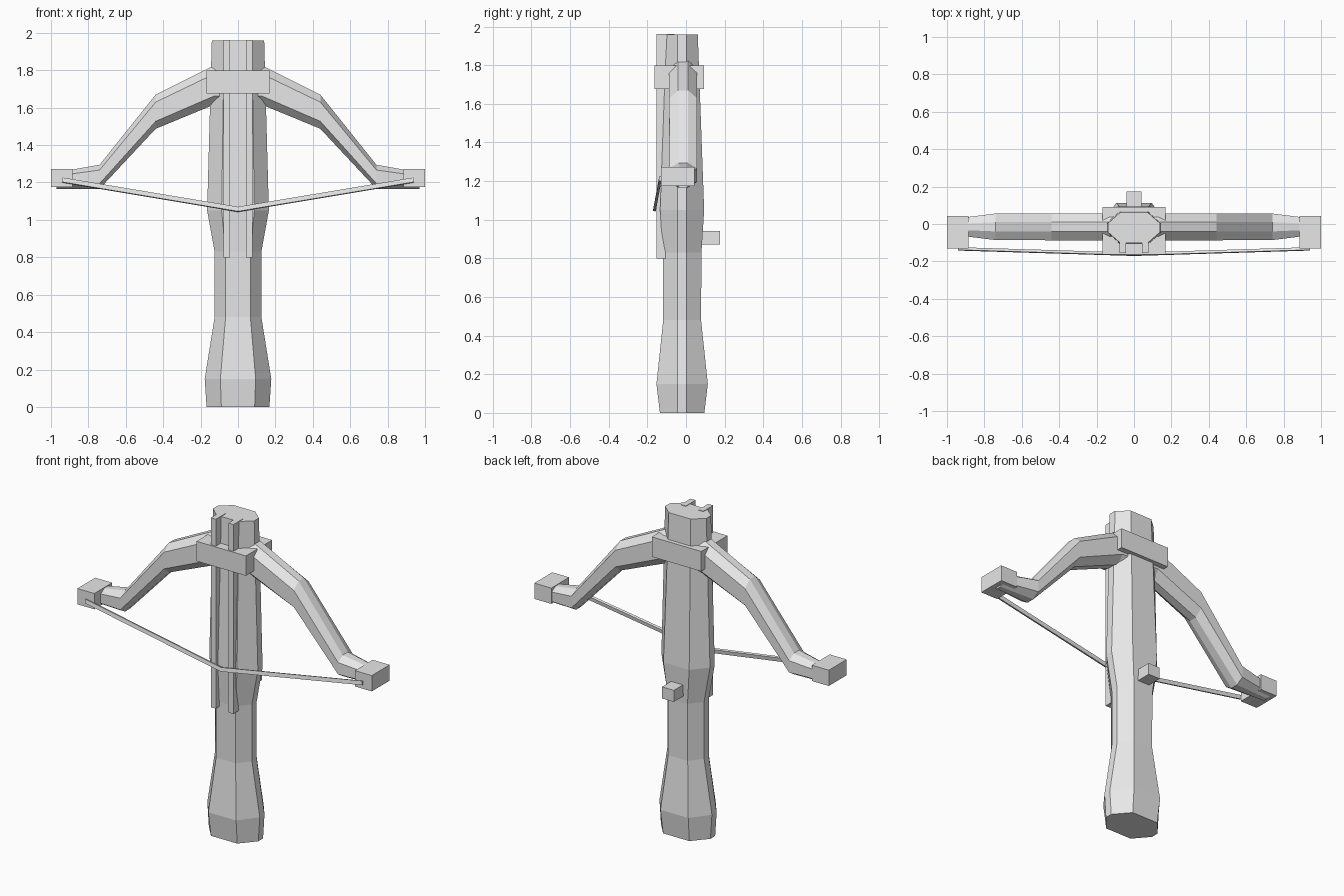
import bpy, bmesh
from mathutils import Vector

if "Cube" in bpy.data.objects:
    bpy.data.objects.remove(bpy.data.objects["Cube"])

grey = bpy.data.materials.new("plain grey")
grey.diffuse_color = (0.8, 0.8, 0.8, 1)
grey.use_nodes = True
grey.node_tree.nodes["Principled BSDF"].inputs["Base Color"].default_value = grey.diffuse_color


def finish(name, bm):
    bmesh.ops.recalc_face_normals(bm, faces=bm.faces)
    mesh = bpy.data.meshes.new(name)
    bm.to_mesh(mesh)
    bm.free()
    mesh.materials.append(grey)
    obj = bpy.data.objects.new(name, mesh)
    bpy.context.collection.objects.link(obj)
    return obj


def loft(name, rings):
    """Skin a row of equal rings and cap both ends."""
    bm = bmesh.new()
    rows = [[bm.verts.new(p) for p in ring] for ring in rings]
    n = len(rows[0])
    for a, b in zip(rows, rows[1:]):
        for i in range(n):
            j = (i + 1) % n
            bm.faces.new((a[i], a[j], b[j], b[i]))
    bm.faces.new(rows[0])
    bm.faces.new(rows[-1])
    return finish(name, bm)


def box(name, lo, hi):
    corners = ((0, 0), (1, 0), (1, 1), (0, 1))
    return loft(name, [[((lo[0], hi[0])[i], (lo[1], hi[1])[j], z) for i, j in corners]
                       for z in (lo[2], hi[2])])


def octagon(a, b, fa, fb):
    """Eight-sided outline with half sizes a, b and half flats fa, fb."""
    return [(a, -fb), (a, fb), (fa, b), (-fa, b), (-a, fb), (-a, -fb), (-fa, -b), (fa, -b)]


# Stock: height, half width, half depth
stock = [(0, .168, .115), (.15, .178, .133), (.48, .125, .098),
         (.83, .125, .100), (1.05, .165, .114), (1.96, .14, .081)]
loft("stock", [[(x, y - .02, z) for x, y in octagon(w, d, w * .53, .023)]
               for z, w, d in stock])

# Bow: distance from centre, top, bottom, half depth
half_bow = [(.13, 1.825, 1.615, .072), (.44, 1.67, 1.487, .072), (.74, 1.295, 1.166, .071),
            (.89, 1.268, 1.166, .052), (.97, 1.255, 1.166, .045)]
bow = [(-x, t, b, d) for x, t, b, d in reversed(half_bow)] + half_bow
loft("bow", [[(x, y - .015, (t + b) / 2 + z)
              for y, z in octagon(d, (t - b) / 2, d * .35, (t - b) * .28)]
             for x, t, b, d in bow])

# Band holding the bow to the stock
box("bow_band", (-.168, -.163, 1.676), (.168, .092, 1.798))

# Paired parts: bolt rails and bow tips
for side, s in (("left", -1), ("right", 1)):
    x0, x1 = sorted((s * .043, s * .077))
    box(side + "_rail", (x0, -.154, .80), (x1, -.06, 1.963))
    x0, x1 = sorted((s * .885, s * 1.0))
    box(side + "_bow_tip", (x0, -.13, 1.176), (x1, .043, 1.273))

# Trigger on the back
box("trigger", (-.04, .03, .872), (.04, .175, .943))

# Drawn string
path = [Vector(p) for p in ((-.94, -.133, 1.213), (0, -.162, 1.056), (.94, -.133, 1.213))]
loft("string", [[p + Vector((0, y, z)) for y, z in
                 ((-.009, -.010), (.005, -.014), (.009, .010), (-.005, .014))]
                for p in path])
